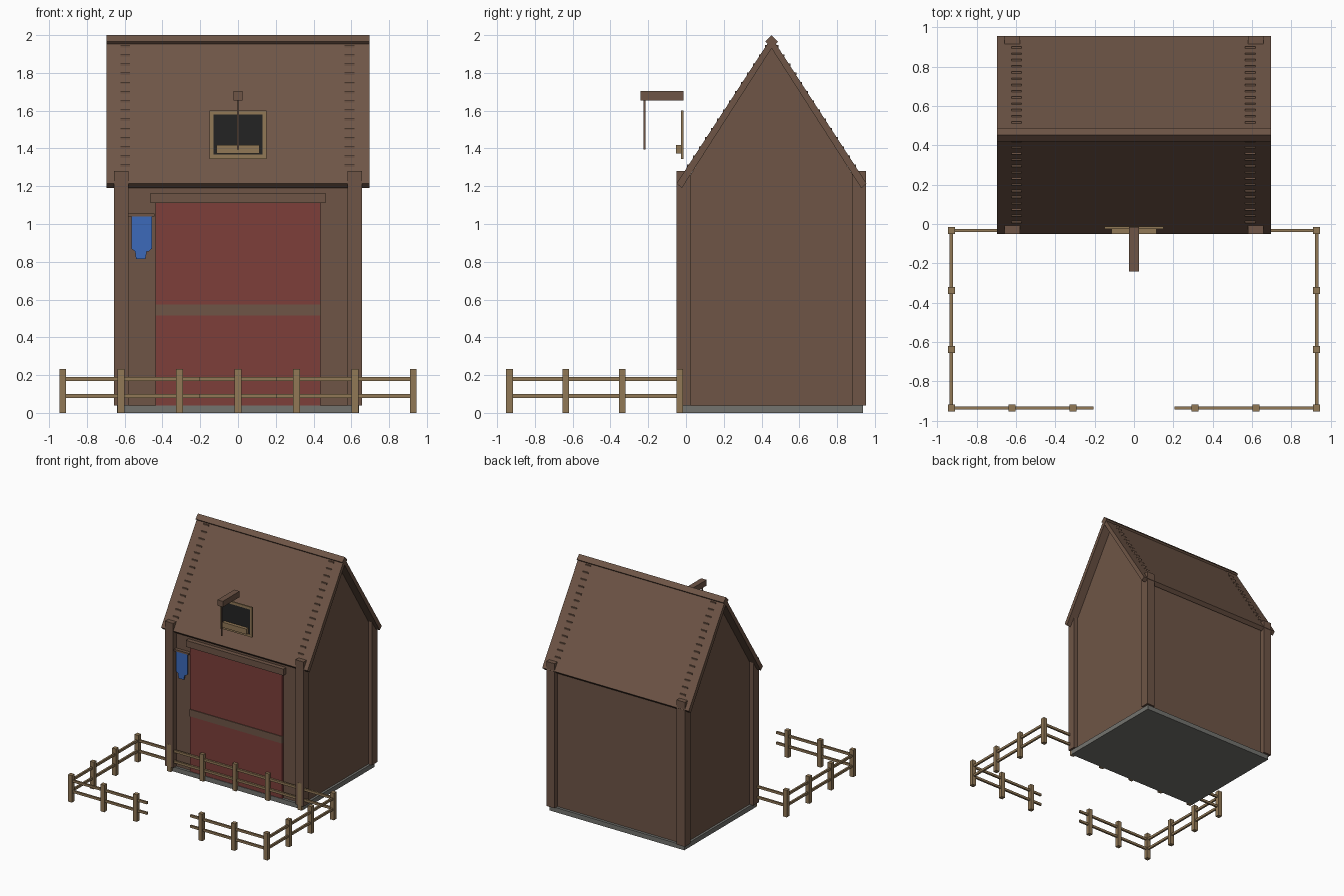
import bpy, bmesh, math

if "Cube" in bpy.data.objects:
    bpy.data.objects.remove(bpy.data.objects["Cube"])


def mat(name, r, g, b):
    m = bpy.data.materials.new(name)
    lin = [((c / 255 + 0.055) / 1.055) ** 2.4 for c in (r, g, b)]
    m.diffuse_color = (*lin, 1)
    m.use_nodes = True
    m.node_tree.nodes["Principled BSDF"].inputs["Base Color"].default_value = m.diffuse_color
    return m


WOOD = mat("brown_wood", 110, 85, 70)
TAN = mat("tan_wood", 145, 120, 86)
RED = mat("barn_red", 125, 62, 58)
BLUE = mat("blue_cloth", 60, 106, 186)
STONE = mat("grey_stone", 115, 115, 110)
DARK = mat("dark_opening", 36, 36, 36)


def finish(name, bm, material):
    bmesh.ops.recalc_face_normals(bm, faces=bm.faces)
    me = bpy.data.meshes.new(name)
    bm.to_mesh(me)
    bm.free()
    me.materials.append(material)
    ob = bpy.data.objects.new(name, me)
    bpy.context.collection.objects.link(ob)
    return ob


def box(name, x, y, z, material):
    """Box from (min, max) ranges on each axis."""
    bm = bmesh.new()
    bmesh.ops.create_cube(bm, size=1)
    for v in bm.verts:
        v.co = [r[0] if c < 0 else r[1] for c, r in zip(v.co, (x, y, z))]
    return finish(name, bm, material)


def prism(name, pts, lo, hi, axis, material):
    """Extrude a 2D outline along x (points are y, z) or y (points are x, z)."""
    bm = bmesh.new()
    place = (lambda a, b, t: (t, a, b)) if axis == "x" else (lambda a, b, t: (a, t, b))
    face = bm.faces.new([bm.verts.new(place(a, b, lo)) for a, b in pts])
    new = bmesh.ops.extrude_face_region(bm, geom=[face])["geom"]
    shift = (hi - lo, 0, 0) if axis == "x" else (0, hi - lo, 0)
    bmesh.ops.translate(bm, vec=shift, verts=[v for v in new if isinstance(v, bmesh.types.BMVert)])
    return finish(name, bm, material)


MID = 0.453  # y of the ridge


def flip(pts):
    return [(2 * MID - y, z) for y, z in pts]


# Foundation and walls with gables
box("foundation", (-0.64, 0.64), (-0.03, 0.937), (0, 0.04), STONE)
side = [(-0.008, 0.04), (-0.008, 1.21), (MID, 1.94)]
prism("walls", side + flip(side[:2])[::-1], -0.62, 0.62, "x", WOOD)

# Corner posts
for sx in (-1, 1):
    for y in (-0.013, 0.917):
        xs = sorted((sx * 0.58, sx * 0.657))
        box("corner_post", xs, (y - 0.037, y + 0.037), (0.04, 1.28), WOOD)

# Roof slopes and ridge cap
slope = [(-0.05, 1.215), (MID, 1.988), (MID, 1.93), (-0.022, 1.19)]
prism("roof_front", slope, -0.695, 0.695, "x", WOOD)
prism("roof_back", flip(slope), -0.695, 0.695, "x", WOOD)
r = 0.034
prism("ridge_cap", [(MID - r, 1.966), (MID, 2.0), (MID + r, 1.966), (MID, 1.932)],
      -0.697, 0.697, "x", WOOD)

# Small rungs up both slopes near each gable
for i in range(14):
    t = 0.12 + i * 0.063
    y, z = -0.05 + t * (MID + 0.05), 1.215 + t * 0.773
    for yy in (y, 2 * MID - y):
        for x in (-0.597, 0.59):
            box("roof_rung", (x - 0.026, x + 0.026), (yy - 0.005, yy + 0.005),
                (z - 0.006, z + 0.006), WOOD)

# Large door with cross bar and top track
box("door", (-0.437, 0.437), (-0.025, 0), (0.04, 1.12), RED)
box("door_bar", (-0.437, 0.437), (-0.031, -0.005), (0.515, 0.575), WOOD)
box("door_track", (-0.463, 0.463), (-0.045, 0), (1.11, 1.165), WOOD)

# Hanging cloth on a rod
cloth = [(-0.565, 1.04), (-0.455, 1.04), (-0.455, 0.87), (-0.473, 0.855), (-0.483, 0.855),
         (-0.49, 0.815), (-0.54, 0.815), (-0.545, 0.855), (-0.565, 0.87)]
prism("cloth_banner", cloth, -0.035, -0.025, "y", BLUE)
box("cloth_rod", (-0.58, -0.442), (-0.037, 0), (1.04, 1.055), WOOD)

# Loft window: dark pane, frame and sill box
box("window_pane", (-0.14, 0.14), (-0.021, -0.015), (1.355, 1.59), DARK)
for sx in (-1, 1):
    box("window_side", sorted((sx * 0.131, sx * 0.151)), (-0.026, -0.013), (1.345, 1.6), TAN)
for z in (1.345, 1.58):
    box("window_rail", (-0.151, 0.151), (-0.026, -0.013), (z, z + 0.022), TAN)
box("window_sill", (-0.115, 0.115), (-0.052, -0.024), (1.372, 1.418), TAN)

# Hoist beam with rope
box("hoist_beam", (-0.025, 0.025), (-0.242, -0.014), (1.655, 1.705), WOOD)
box("hoist_rope", (-0.005, 0.005), (-0.225, -0.215), (1.395, 1.66), WOOD)

# Paddock fence
BACK, FRONT, SIDE = -0.033, -0.935, 0.928


def fence_post(x, y):
    box("fence_post", (x - 0.018, x + 0.018), (y - 0.018, y + 0.018), (0, 0.232), TAN)


def fence_rails(x, y):
    for z in (0.09, 0.18):
        box("fence_rail", x, y, (z - 0.01, z + 0.01), TAN)


for x in (-SIDE, -0.62, -0.31, 0, 0.31, 0.62, SIDE):
    fence_post(x, BACK)
    if x:
        fence_post(x, FRONT)
fence_rails((-SIDE, SIDE), (BACK - 0.008, BACK + 0.008))
for sx in (-1, 1):
    fence_rails(sorted((sx * 0.205, sx * SIDE)), (FRONT - 0.008, FRONT + 0.008))
    fence_rails((sx * SIDE - 0.008, sx * SIDE + 0.008), (FRONT, BACK))
    for y in (-0.637, -0.337):
        fence_post(sx * SIDE, y)
